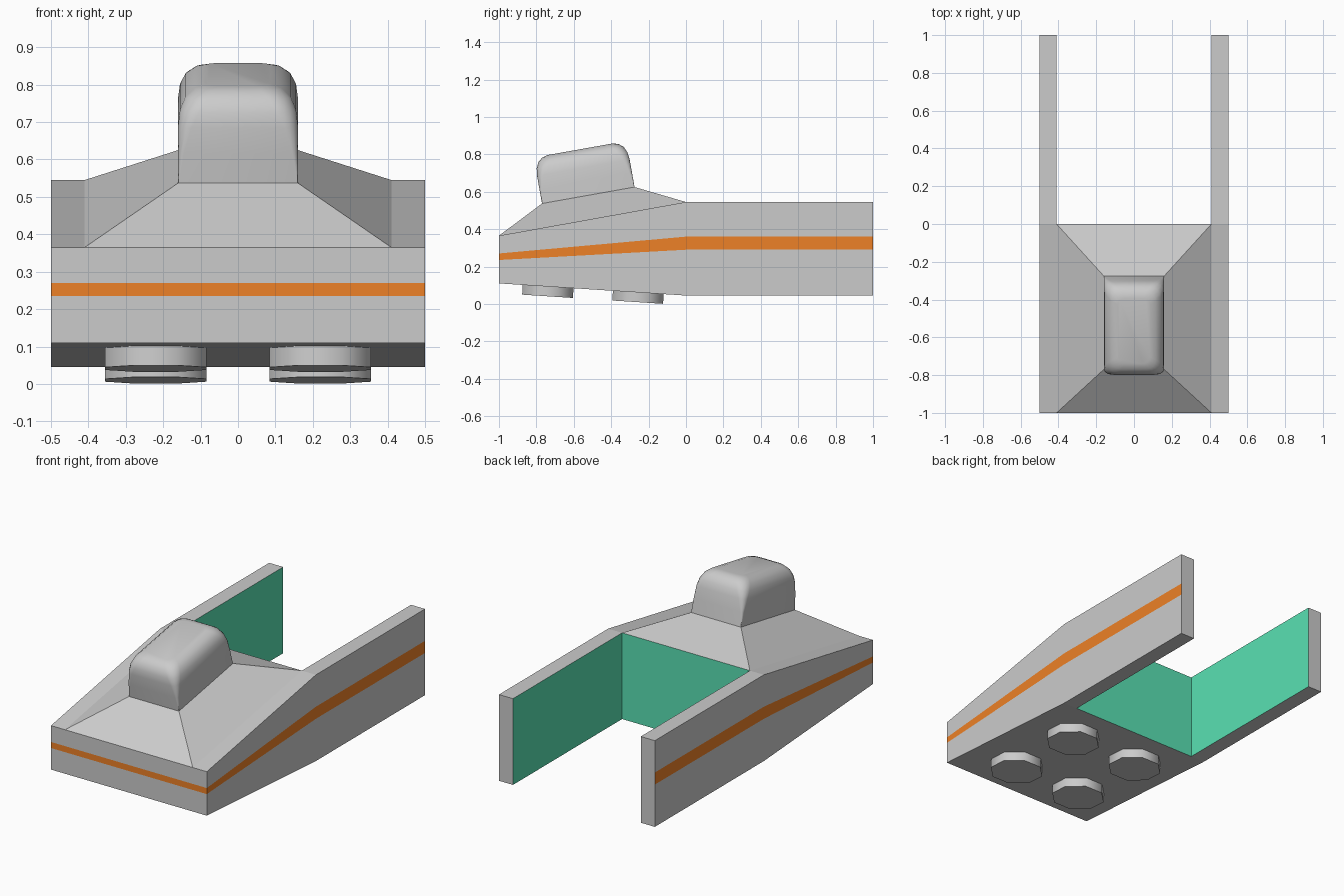
import bpy, bmesh, math
from mathutils import Matrix, Vector

if "Cube" in bpy.data.objects:
    bpy.data.objects.remove(bpy.data.objects["Cube"])


def material(name, color):
    m = bpy.data.materials.new(name)
    m.diffuse_color = color
    m.use_nodes = True
    m.node_tree.nodes["Principled BSDF"].inputs["Base Color"].default_value = m.diffuse_color
    return m


def finish(name, bm, mats=(), smooth=None):
    bmesh.ops.remove_doubles(bm, verts=bm.verts, dist=1e-5)
    bmesh.ops.recalc_face_normals(bm, faces=bm.faces)
    me = bpy.data.meshes.new(name)
    bm.to_mesh(me)
    bm.free()
    ob = bpy.data.objects.new(name, me)
    bpy.context.collection.objects.link(ob)
    for m in mats:
        me.materials.append(m)
    if smooth:
        bpy.ops.object.select_all(action='DESELECT')
        ob.select_set(True)
        bpy.context.view_layer.objects.active = ob
        bpy.ops.object.shade_smooth_by_angle(angle=math.radians(smooth))
    return ob


grey = material("grey", (0.7, 0.7, 0.7, 1))
orange = material("orange", (0.85, 0.22, 0.02, 1))
green = material("green", (0.1, 0.75, 0.45, 1))

# Levels of the hull: (z at the nose, z from the middle back)
LEVELS = [(0.11, 0.045), (0.235, 0.29), (0.27, 0.36), (0.365, 0.545)]
IN, OUT = 0.41, 0.5


def at(x, y, level):
    nose, back = LEVELS[level]
    return (x, y, nose + (back - nose) * min(1, y + 1))


# Hull: a U-shaped plan walled up through the levels
bm = bmesh.new()


def face(points, mat=0):
    f = bm.faces.new([bm.verts.new(p) for p in points])
    f.material_index = mat


half = [(IN, -1), (OUT, -1), (OUT, 0), (OUT, 1), (IN, 1), (IN, 0)]
plan = half + [(-x, y) for x, y in reversed(half)]
for i, a in enumerate(plan):
    b = plan[(i + 1) % len(plan)]
    end = a[1] == b[1] == 1
    inner = abs(a[0]) == abs(b[0]) == IN and a[1] + b[1] >= 0
    for k in range(3):
        mat = 2 if inner else 1 if k == 1 and not end else 0
        face([at(*a, k), at(*b, k), at(*b, k + 1), at(*a, k + 1)], mat)

# Underside and top rims
face([at(x, y, 0) for x, y in ((-IN, -1), (IN, -1), (IN, 0), (-IN, 0))])
for s in (-1, 1):
    for y0, y1 in ((-1, 0), (0, 1)):
        for lv in (0, 3):
            face([at(s * x, y, lv) for x, y in ((IN, y0), (OUT, y0), (OUT, y1), (IN, y1))])

# Raised sloping deck
W = 0.16
base = [at(x, y, 3) for x, y in ((-IN, -1), (IN, -1), (IN, 0), (-IN, 0))]
top = [(-W, -0.77, 0.537), (W, -0.77, 0.537), (W, -0.275, 0.625), (-W, -0.275, 0.625)]
for i in range(4):
    j = (i + 1) % 4
    face([base[i], base[j], top[j], top[i]])
face(top)
finish("hull", bm, (grey, orange, green))

# Rounded cabin: rings of (height, inset, corner radius), square at the foot
tilt = math.atan2(0.088, 0.495)
place = Matrix.Translation((0, -0.5225, 0.581)) @ Matrix.Rotation(tilt, 4, 'X')
L = math.hypot(0.088, 0.495) / 2
RINGS = [(0, 0, 0.001), (0.08, 0, 0.015), (0.15, 0, 0.035), (0.19, 0.005, 0.05),
         (0.222, 0.02, 0.055), (0.242, 0.045, 0.05), (0.25, 0.075, 0.035)]
bm = bmesh.new()
rings = []
for h, inset, r in RINGS:
    ring = []
    for q, (sx, sy) in enumerate(((1, 1), (-1, 1), (-1, -1), (1, -1))):
        for k in range(5):
            t = (q + k / 4) * math.pi / 2
            p = Vector((sx * (W - inset - r) + r * math.cos(t),
                        sy * (L - inset - r) + r * math.sin(t), h))
            ring.append(bm.verts.new(place @ p))
    rings.append(ring)
for a, b in zip(rings, rings[1:]):
    for i in range(len(a)):
        j = (i + 1) % len(a)
        bm.faces.new((a[i], a[j], b[j], b[i]))
bm.faces.new(rings[-1])
finish("cabin", bm, smooth=50)

# Four octagonal pads under the sloping belly
slope = math.atan2(-0.065, 1)
R, DEPTH = 0.136 / math.cos(math.pi / 8), 0.052
for side, x in (("left", -0.22), ("right", 0.22)):
    for end, y in (("front", -0.737), ("rear", -0.255)):
        m = (Matrix.Translation(at(x, y, 0)) @ Matrix.Rotation(slope, 4, 'X')
             @ Matrix.Translation((0, 0, -DEPTH / 2)) @ Matrix.Rotation(math.pi / 8, 4, 'Z'))
        bm = bmesh.new()
        bmesh.ops.create_cone(bm, cap_ends=True, segments=8, radius1=R, radius2=R,
                              depth=DEPTH, matrix=m)
        finish(f"{end}_{side}_pad", bm, smooth=50)
